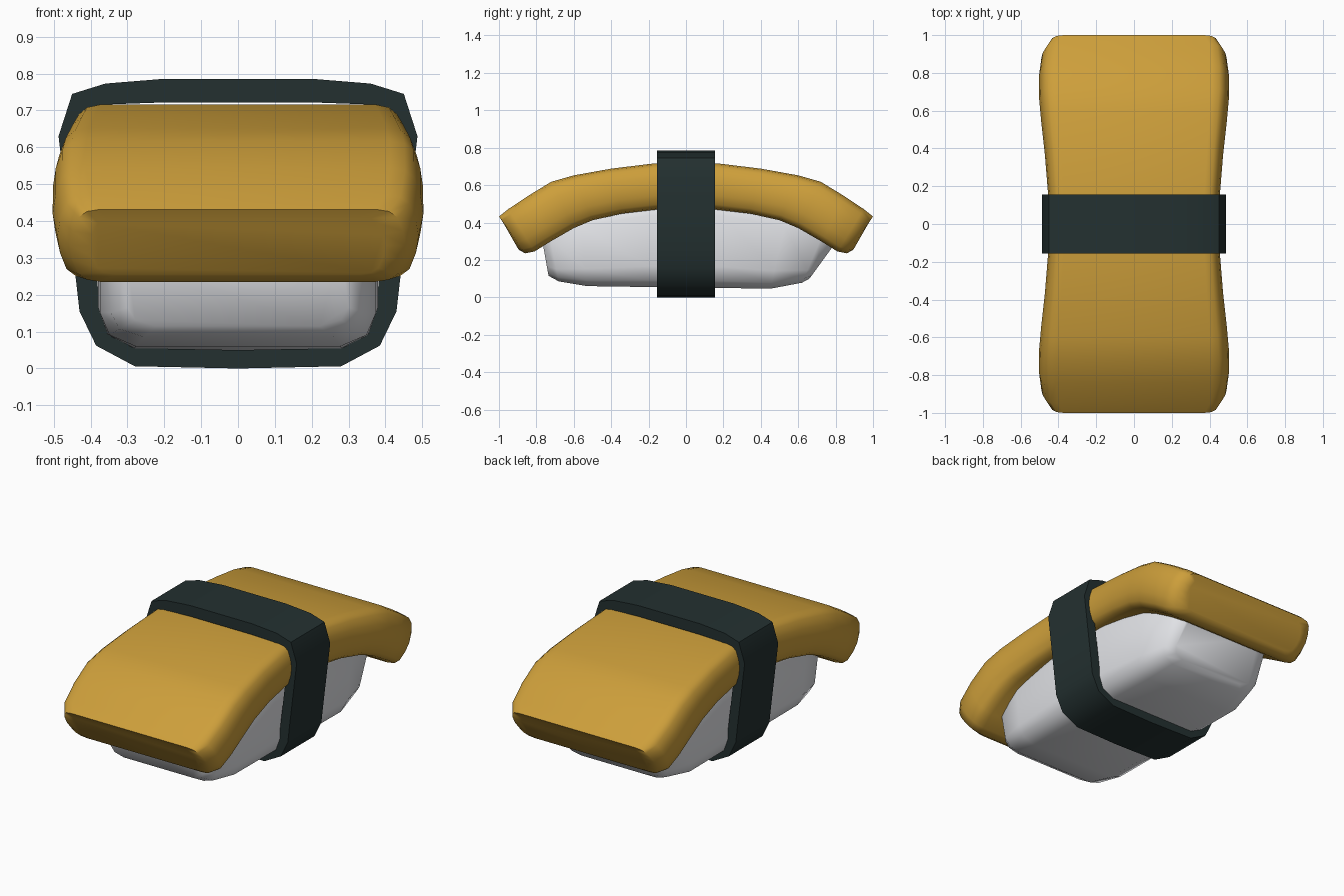
import bpy, bmesh, math

if "Cube" in bpy.data.objects:
    bpy.data.objects.remove(bpy.data.objects["Cube"])


def material(name, rgb):
    m = bpy.data.materials.new(name)
    m.diffuse_color = (*rgb, 1)
    m.use_nodes = True
    m.node_tree.nodes["Principled BSDF"].inputs["Base Color"].default_value = m.diffuse_color
    return m


egg_yellow = material("egg yellow", (0.61, 0.345, 0.043))
rice_white = material("rice white", (0.76, 0.77, 0.80))
seaweed_green = material("seaweed dark green", (0.017, 0.030, 0.030))


def finish(name, bm, mat, angle):
    bmesh.ops.recalc_face_normals(bm, faces=bm.faces)
    me = bpy.data.meshes.new(name)
    bm.to_mesh(me)
    bm.free()
    me.materials.append(mat)
    ob = bpy.data.objects.new(name, me)
    bpy.context.collection.objects.link(ob)
    bpy.ops.object.select_all(action='DESELECT')
    ob.select_set(True)
    bpy.context.view_layer.objects.active = ob
    bpy.ops.object.shade_smooth_by_angle(angle=math.radians(angle))
    return ob


def loft(name, stations, quarter, mat, angle):
    """Loft sections; each station = top y, top z, bottom y, bottom z, half width."""
    right = quarter + [(u, -v) for u, v in reversed(quarter) if v > 0]
    section = right + [(-u, v) for u, v in reversed(right)]
    bm = bmesh.new()
    rings = []
    for ty, tz, by, bz, hw in stations:
        rings.append([bm.verts.new((u * hw,
                                    by + (ty - by) * (v + 1) / 2,
                                    bz + (tz - bz) * (v + 1) / 2)) for u, v in section])
    n = len(section)
    for a, b in zip(rings, rings[1:]):
        for i in range(n):
            j = (i + 1) % n
            bm.faces.new((a[i], a[j], b[j], b[i]))
    bm.faces.new(rings[0])
    bm.faces.new(rings[-1])
    return finish(name, bm, mat, angle)


# Draped egg slab, mirrored front to back
half = [(-0.985, 0.412, -0.895, 0.255, 0.40),
        (-1.0, 0.432, -0.86, 0.235, 0.455),
        (-0.95, 0.472, -0.81, 0.245, 0.49),
        (-0.84, 0.545, -0.73, 0.295, 0.503),
        (-0.72, 0.618, -0.60, 0.37, 0.502),
        (-0.60, 0.652, -0.50, 0.412, 0.492),
        (-0.40, 0.688, -0.34, 0.448, 0.472),
        (-0.17, 0.716, -0.15, 0.47, 0.455)]
egg = half + [(-a, b, -c, d, w) for a, b, c, d, w in reversed(half)]
loft("egg_slab", egg,
     [(0.82, 1.0), (0.90, 0.94), (0.95, 0.78), (0.985, 0.4), (1.0, 0.0)], egg_yellow, 60)

# Rice block, its top hidden inside the egg
rice = [(-0.775, 0.34, -0.735, 0.115, 0.30),
        (-0.74, 0.38, -0.68, 0.085, 0.345),
        (-0.57, 0.47, -0.53, 0.06, 0.375),
        (-0.20, 0.55, -0.20, 0.055, 0.38),
        (0.20, 0.55, 0.20, 0.05, 0.38),
        (0.55, 0.47, 0.45, 0.046, 0.37),
        (0.75, 0.38, 0.62, 0.078, 0.33),
        (0.82, 0.32, 0.66, 0.10, 0.28)]
loft("rice_block", rice, [(0.74, 1.0), (0.93, 0.85), (1.0, 0.55)], rice_white, 50)

# Seaweed band: closed strip with thickness around the middle
outer = [(0.28, 0.006), (0.385, 0.062), (0.43, 0.155), (0.442, 0.26), (0.487, 0.63),
         (0.45, 0.745), (0.36, 0.773), (0.20, 0.786)]
inner = [(0.27, 0.055), (0.34, 0.09), (0.373, 0.16), (0.385, 0.26), (0.43, 0.63),
         (0.405, 0.70), (0.34, 0.717), (0.20, 0.722)]


def closed(pts, low):
    return [(0, low)] + pts + [(-x, z) for x, z in reversed(pts)]


bm = bmesh.new()
loops = [[bm.verts.new((x, y, z)) for x, z in pts]
         for pts, y in ((closed(outer, 0.0), -0.155), (closed(outer, 0.0), 0.155),
                        (closed(inner, 0.05), 0.155), (closed(inner, 0.05), -0.155))]
n = len(loops[0])
for k in range(4):
    a, b = loops[k], loops[(k + 1) % 4]
    for i in range(n):
        j = (i + 1) % n
        bm.faces.new((a[i], a[j], b[j], b[i]))
finish("seaweed_band", bm, seaweed_green, 40)
